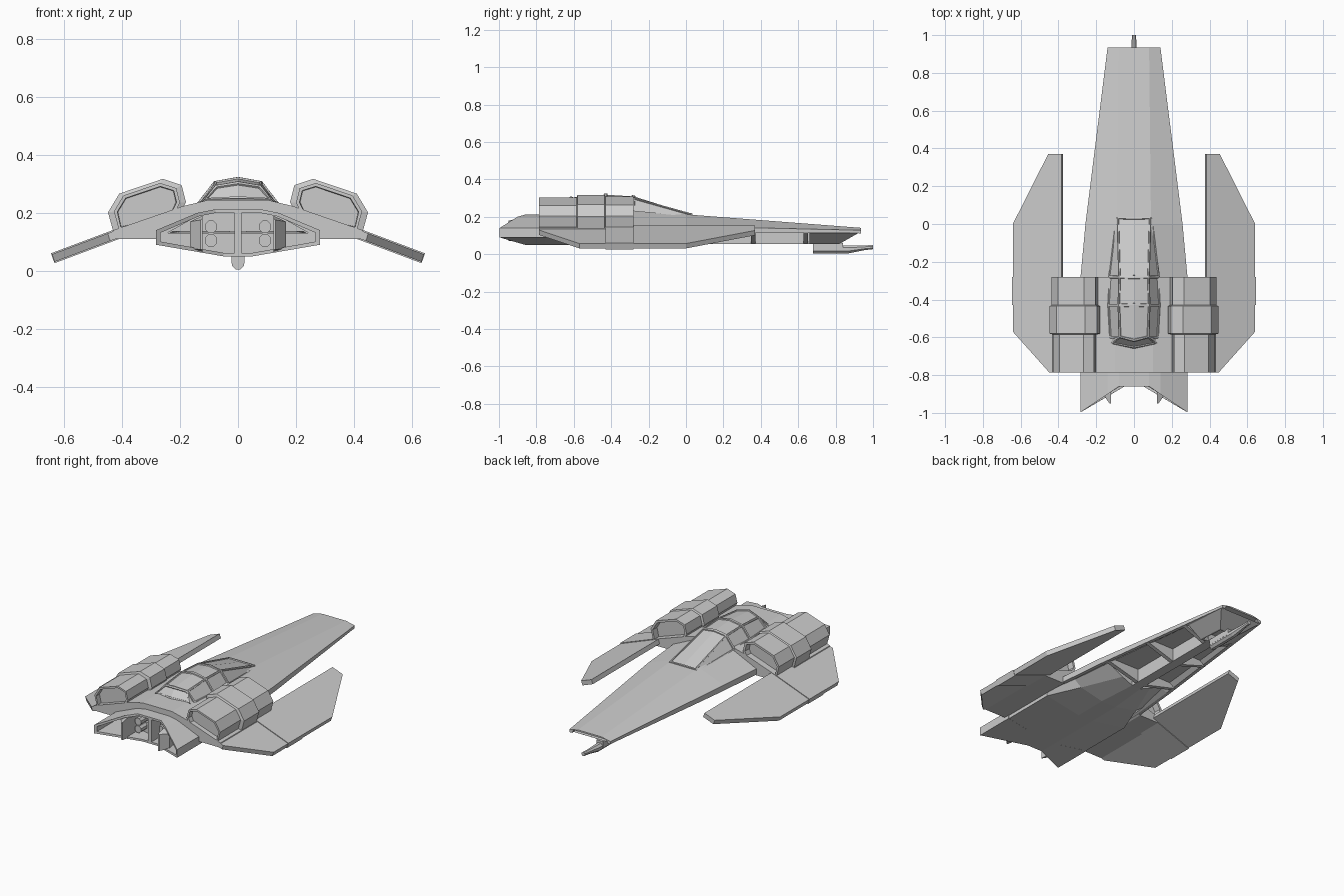
import bpy, bmesh
from mathutils import Vector

if "Cube" in bpy.data.objects:
    bpy.data.objects.remove(bpy.data.objects["Cube"])


def finish(bm, name, mirror=False):
    bmesh.ops.recalc_face_normals(bm, faces=bm.faces[:])
    me = bpy.data.meshes.new(name)
    bm.to_mesh(me)
    bm.free()
    ob = bpy.data.objects.new(name, me)
    bpy.context.collection.objects.link(ob)
    if mirror:
        ob.modifiers.new("Mirror", 'MIRROR').use_mirror_merge = False
    return ob


def sym(half):
    """Half profile (x, z) -> full closed profile mirrored in x."""
    return half + [(-x, z) for x, z in reversed(half) if x > 1e-6]


def loft_bm(rings, loop=False):
    """Bridge equal-length rings of 3D points; returns bmesh and end caps."""
    bm = bmesh.new()
    vs = [[bm.verts.new(p) for p in r] for r in rings]
    n = len(vs[0])
    pairs = list(zip(vs, vs[1:])) + ([(vs[-1], vs[0])] if loop else [])
    for a, b in pairs:
        for i in range(n):
            j = (i + 1) % n
            bm.faces.new((a[i], a[j], b[j], b[i]))
    caps = [] if loop else [bm.faces.new(vs[0]), bm.faces.new(vs[-1])]
    bmesh.ops.recalc_face_normals(bm, faces=bm.faces[:])
    return bm, caps


def loft(name, sections, mirror=False):
    """sections: list of (y, [(x, z), ...])"""
    bm, _ = loft_bm([[(x, y, z) for x, z in p] for y, p in sections])
    return finish(bm, name, mirror)


def box(name, x0, x1, y0, y1, z0, z1, mirror=False):
    p = [(x0, z0), (x1, z0), (x1, z1), (x0, z1)]
    return loft(name, [(y0, p), (y1, p)], mirror)


def recess(bm, face, rim, move, wall=.004):
    """Inset a rim, then push the inner face by a vector."""
    bmesh.ops.inset_region(bm, faces=[face], thickness=rim)
    bmesh.ops.inset_region(bm, faces=[face], thickness=wall)
    bmesh.ops.translate(bm, verts=face.verts[:], vec=Vector(move))


# Long nose and fuselage shell, hollowed slightly underneath
def shell(y, ex, low, edge, fx, top):
    return y, sym([(fx, top), (ex, edge), (ex, low), (ex - .02, low), (ex * .8, low + .02)])


loft("fuselage", [shell(.935, .14, .112, .128, .08, .141),
                  shell(0, .257, .115, .15, .09, .213),
                  shell(-.28, .283, .115, .15, .1, .235),
                  shell(-.77, .283, .115, .15, .1, .235)])

# Rear belly, faceted where it narrows into the keel
loft("belly", [(-.78, sym([(.05, .05), (.28, .09), (.28, .13)])),
               (-.42, sym([(.05, .05), (.28, .09), (.28, .13)])),
               (-.22, sym([(.05, .052), (.2, .085), (.26, .13)])),
               (.02, sym([(.03, .055), (.1, .085), (.2, .135)]))])

# Keel and cross ribs under the nose
box("keel", -.03, .03, -.02, .68, .055, .15)
for i, (y, w) in enumerate([(.06, .24), (.36, .205), (.64, .17)]):
    p = sym([(.03, .057), (w, .112), (w - .02, .135)])
    loft(f"belly_rib_{i}", [(y - .012, p), (y + .012, p)])

# Chin housing with an open well
bm, _ = loft_bm([[(s * .16, .66, .115), (s * .14, .925, .115), (s * .06, .82, .055), (s * .07, .66, .055)]
                 for s in (-1, 1)])
well = min(bm.faces, key=lambda f: f.calc_center_median().z)
recess(bm, well, .015, (0, 0, .045))
finish(bm, "chin_housing")

# Gun under the chin
oct8 = [(1, .41), (.41, 1), (-.41, 1), (-1, .41), (-1, -.41), (-.41, -1), (.41, -1), (1, -.41)]


def ring(x, z, r):
    return [(x + a * r * .924, z + b * r * .924) for a, b in oct8]


loft("gun", [(.68, ring(0, .026, .023)), (.87, ring(0, .026, .023)),
             (.95, ring(0, .034, .014)), (1.0, ring(0, .038, .012))])
box("gun_mount", -.022, .022, .68, .84, .025, .06)

# Wide rear hull with an arched underside
hull = sym([(0, .245), (.1, .245), (.19, .223), (.43, .14), (.445, .11), (.28, .11), (.12, .2), (0, .2)])
loft("rear_hull", [(-.785, hull), (-.28, hull)])


# Hollow tail housing with swept, notched rear edge
def tail_y(x):
    return -.86 - .135 * max(0, abs(x) - .08) / .2


outer = sym([(.08, .212), (.14, .2), (.283, .14), (.283, .09), (.05, .05)])
inner = sym([(.075, .2), (.135, .188), (.268, .131), (.268, .101), (.05, .062)])
bm, _ = loft_bm([[(x, -.75, z) for x, z in outer], [(x, tail_y(x), z) for x, z in outer],
                 [(x, tail_y(x), z) for x, z in inner], [(x, -.75, z) for x, z in inner]], loop=True)
finish(bm, "tail_housing")

# Tail dividers with flared ends, centre post and exhausts
loft("tail_divider", [(-.95, [(.122, .072), (.13, .074), (.13, .175), (.122, .18)]),
                      (-.90, [(.122, .066), (.165, .076), (.165, .17), (.122, .19)]),
                      (-.77, [(.122, .066), (.14, .07), (.14, .18), (.122, .19)])], True)
box("tail_centre_post", -.012, .012, -.86, -.77, .055, .205)
for i, z in enumerate((.105, .152)):
    loft(f"exhaust_{i}", [(y, ring(.093, z, .023)) for y in (-.84, -.77)], True)

# Engine nacelles with a wider middle band and recessed ends
core = [(.2, .235), (.213, .285), (.268, .303), (.395, .26), (.428, .205), (.41, .14), (.225, .185)]


def grown(k):
    return [(.315 + (x - .315) * k, .225 + (z - .225) * k) for x, z in core]


bm, caps = loft_bm([[(x, y, z) for x, z in grown(k)] for y, k in
                    [(-.785, 1), (-.585, 1), (-.58, 1.18), (-.435, 1.18), (-.43, 1.08), (-.28, 1.08)]])
recess(bm, caps[0], .012, (0, .03, 0), .002)
recess(bm, caps[1], .014, (0, -.04, 0), .002)
finish(bm, "nacelle", True)


# Drooping wings, and a raised band across each
def wing(name, plan, t):
    def z(x):
        return .118 - .375 * (x - .44)
    bm, _ = loft_bm([[(x + s * t * .35, y, z(x) + s * t) for x, y in plan] for s in (-1, 1)])
    finish(bm, name, True)


wing("wing", [(.38, .37), (.45, .37), (.637, 0), (.637, -.57), (.445, -.785), (.38, -.785)], .013)
wing("wing_band", [(.41, -.28), (.639, -.28), (.639, -.43), (.41, -.43)], .017)


# Faceted canopy with framed panes
def cockpit(y, bx, bz, tx, tz, ridge, yo=0):
    return [(bx, y, bz), (tx, y, tz), (0, y + yo, tz + ridge), (-tx, y, tz), (-bx, y, bz)]


bm, caps = loft_bm([cockpit(.035, .1, .2, .088, .216, .001), cockpit(-.28, .137, .23, .08, .303, .012),
                    cockpit(-.43, .14, .235, .083, .309, .015), cockpit(-.6, .132, .235, .078, .295, .013, -.02),
                    cockpit(-.635, .132, .23, .115, .247, .003, -.025)])
faces = bm.faces[:]
for s in range(4):
    side = faces[s * 5:s * 5 + 4]
    for pane in (side[:1], side[1:3], side[3:]):
        bmesh.ops.inset_region(bm, faces=pane, thickness=.009)
        bmesh.ops.inset_region(bm, faces=pane, thickness=.002, depth=-.006)
finish(bm, "canopy")
